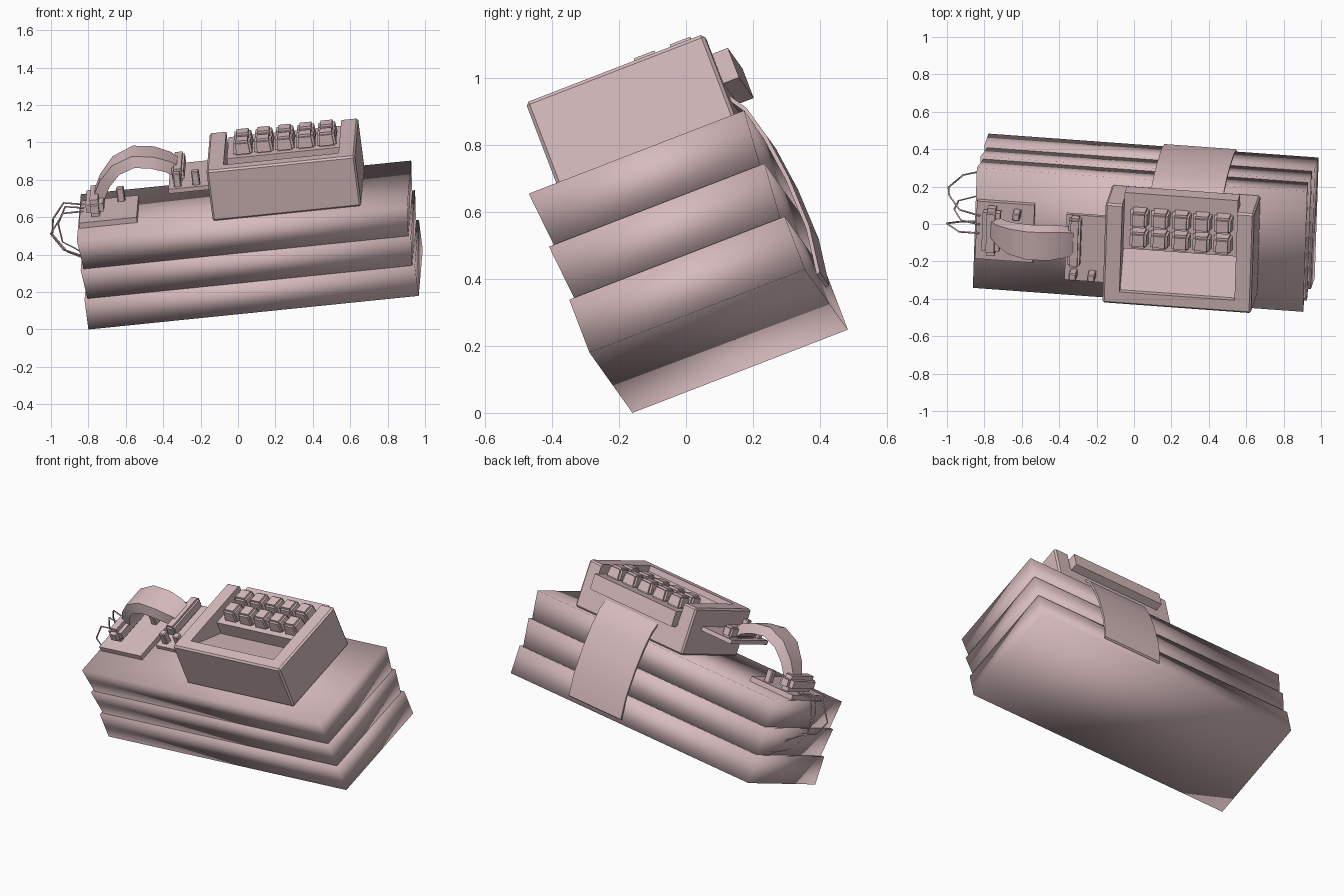
import bpy, bmesh, math
from mathutils import Matrix, Vector

cube = bpy.data.objects.get("Cube")
if cube:
    bpy.data.objects.remove(cube, do_unlink=True)

# Tilted resting frame: u along the length, v to the back, w upward
U = Vector((0.992, -0.072, 0.101)).normalized()
V = Vector((0.031, 0.932, 0.36))
V = (V - U * V.dot(U)).normalized()
W = U.cross(V)
FRAME = Matrix((U, V, W)).transposed().to_4x4()
FRAME.translation = Vector((-0.80, -0.16, 0.0))
TOP = 0.512                      # height of the stacked slabs

mat = bpy.data.materials.new("dusty_pink")
mat.use_nodes = True
PINK = (0.68, 0.50, 0.51, 1)
mat.diffuse_color = PINK
bsdf = mat.node_tree.nodes["Principled BSDF"]
bsdf.inputs["Base Color"].default_value = PINK
bsdf.inputs["Roughness"].default_value = 0.8


def finish(name, bm, smooth=None):
    """Turn a bmesh into a placed object, optionally smooth shaded."""
    bmesh.ops.recalc_face_normals(bm, faces=bm.faces)
    mesh = bpy.data.meshes.new(name)
    bm.to_mesh(mesh)
    bm.free()
    mesh.materials.append(mat)
    obj = bpy.data.objects.new(name, mesh)
    bpy.context.collection.objects.link(obj)
    obj.matrix_world = FRAME
    if smooth == "full":
        mesh.polygons.foreach_set("use_smooth", [True] * len(mesh.polygons))
    elif smooth:
        bpy.ops.object.select_all(action="DESELECT")
        obj.select_set(True)
        bpy.context.view_layer.objects.active = obj
        bpy.ops.object.shade_smooth_by_angle(angle=math.radians(smooth))
    return obj


def block(name, u, v, w, low=0.0, high=0.0, bevel=0.0, segments=1, smooth=None):
    """Box over three ranges; low and high inset its bottom and top."""
    bm = bmesh.new()
    bmesh.ops.create_cube(bm, size=1)
    for p in bm.verts:
        inset = high if p.co.z > 0 else low
        p.co = [(r[0] + r[1]) / 2 + c * (r[1] - r[0] - (2 * inset if i < 2 else 0))
                for i, (r, c) in enumerate(zip((u, v, w), p.co))]
    if bevel:
        bmesh.ops.bevel(bm, geom=bm.edges[:], offset=bevel, segments=segments,
                        affect="EDGES")
    return finish(name, bm, smooth)


def ribbon(name, sections, smooth=60):
    """Loft rectangular sections, each given as four corners."""
    bm = bmesh.new()
    rings = [[bm.verts.new(p) for p in s] for s in sections]
    for a, b in zip(rings, rings[1:]):
        for i in range(4):
            j = (i + 1) % 4
            bm.faces.new((a[i], a[j], b[j], b[i]))
    bm.faces.new(rings[0])
    bm.faces.new(rings[-1])
    return finish(name, bm, smooth)


# Three stacked slabs, narrower underneath so grooves form between them
step = TOP / 3
for i, name in enumerate(("bottom_slab", "middle_slab", "top_slab")):
    block(name, (0, 1.78), (0, 0.69), (i * step, (i + 1) * step),
          low=0.015 if i else 0, smooth="full")

# Keypad housing with a sloped well, open at the back
housing = block("keypad_housing", (0.73, 1.53), (0.08, 0.65), (TOP, TOP + 0.29),
                bevel=0.01)
bm = bmesh.new()
well = [(0.15, 0.30), (0.15, 0.255), (0.38, 0.15), (0.75, 0.15), (0.75, 0.30)]
sides = [[bm.verts.new((u, v, TOP + h)) for v, h in well] for u in (0.82, 1.44)]
bm.faces.new(sides[0])
bm.faces.new(sides[1])
for i in range(len(well)):
    j = (i + 1) % len(well)
    bm.faces.new((sides[0][i], sides[0][j], sides[1][j], sides[1][i]))
cutter = finish("well_cutter", bm)
cutter.hide_render = True
cutter.hide_viewport = True
cut = housing.modifiers.new("well", "BOOLEAN")
cut.object = cutter
cut.operation = "DIFFERENCE"
cut.solver = "EXACT"

# Key plate and two rows of five keys
block("key_plate", (0.825, 1.435), (0.38, 0.70), (TOP + 0.14, TOP + 0.235))
for row in range(2):
    for col in range(5):
        u, v = 0.86 + col * 0.113, 0.405 + row * 0.115
        block("key", (u, u + 0.103), (v, v + 0.105), (TOP + 0.23, TOP + 0.312),
              high=0.008, bevel=0.012, segments=2, smooth=40)

# Tape strap running from the housing down the back
path = [(0.64, 0.64), (0.685, 0.57), (0.712, 0.47), (0.73, 0.33),
        (0.735, 0.17), (0.715, 0.03)]
ribbon("tape_strap", [[(0.95, v, w), (1.34, v, w),
                       (1.34, v - 0.012, w - 0.004), (0.95, v - 0.012, w - 0.004)]
                      for v, w in path])

# Base plate and raised plate carrying the handset
block("base_plate", (0.01, 0.32), (0.18, 0.51), (TOP, TOP + 0.03))
block("raised_plate", (0.51, 0.74), (0.155, 0.53), (TOP + 0.155, TOP + 0.18))
block("handset_left_end", (0.05, 0.145), (0.23, 0.50), (TOP + 0.03, TOP + 0.125),
      bevel=0.025, segments=2, smooth=40)
block("handset_right_end", (0.53, 0.595), (0.25, 0.53), (TOP + 0.18, TOP + 0.25),
      bevel=0.012, segments=2, smooth=40)

# Arched handset grip: u, height, half width
grip = [(0.11, 0.08, 0.05), (0.16, 0.18, 0.07), (0.23, 0.26, 0.09),
        (0.33, 0.30, 0.10), (0.43, 0.285, 0.10), (0.51, 0.25, 0.09),
        (0.56, 0.21, 0.07)]
sections = []
for i, (u, h, half) in enumerate(grip):
    a, b = grip[max(i - 1, 0)], grip[min(i + 1, len(grip) - 1)]
    du, dh = b[0] - a[0], b[1] - a[1]
    length = math.hypot(du, dh)
    nu, nh = -dh / length * 0.03, du / length * 0.03
    sections.append([(u + nu, 0.39 - half * 0.8, TOP + h + nh),
                     (u + nu, 0.39 + half * 0.8, TOP + h + nh),
                     (u - nu, 0.39 + half, TOP + h - nh),
                     (u - nu, 0.39 - half, TOP + h - nh)])
ribbon("handset_grip", sections)

# Small pegs on the plates
for u, v, h in ((0.23, 0.46, 0.03), (0.56, 0.20, 0.18), (0.66, 0.20, 0.18)):
    block("peg", (u - 0.02, u + 0.02), (v - 0.02, v + 0.02),
          (TOP + h - 0.01, TOP + h + 0.075), bevel=0.005)

# Thin looping wires at the left end
wires = [[(0.03, 0.43, 0.55), (-0.08, 0.46, 0.56), (-0.15, 0.50, 0.46),
          (-0.165, 0.51, 0.37), (-0.10, 0.54, 0.25), (0.01, 0.55, 0.185)],
         [(0.03, 0.38, 0.55), (-0.07, 0.40, 0.56), (-0.12, 0.42, 0.46),
          (-0.11, 0.43, 0.35), (0.01, 0.44, 0.26)],
         [(0.03, 0.33, 0.55), (-0.08, 0.33, 0.55), (-0.16, 0.33, 0.44),
          (-0.10, 0.31, 0.35), (0.01, 0.30, 0.30)]]
for points in wires:
    curve = bpy.data.curves.new("wire", "CURVE")
    curve.dimensions = "3D"
    curve.bevel_depth = 0.005
    curve.bevel_resolution = 0
    spline = curve.splines.new("POLY")
    spline.points.add(len(points) - 1)
    for p, co in zip(spline.points, points):
        p.co = (*co, 1)
    curve.materials.append(mat)
    wire = bpy.data.objects.new("wire", curve)
    bpy.context.collection.objects.link(wire)
    wire.matrix_world = FRAME
